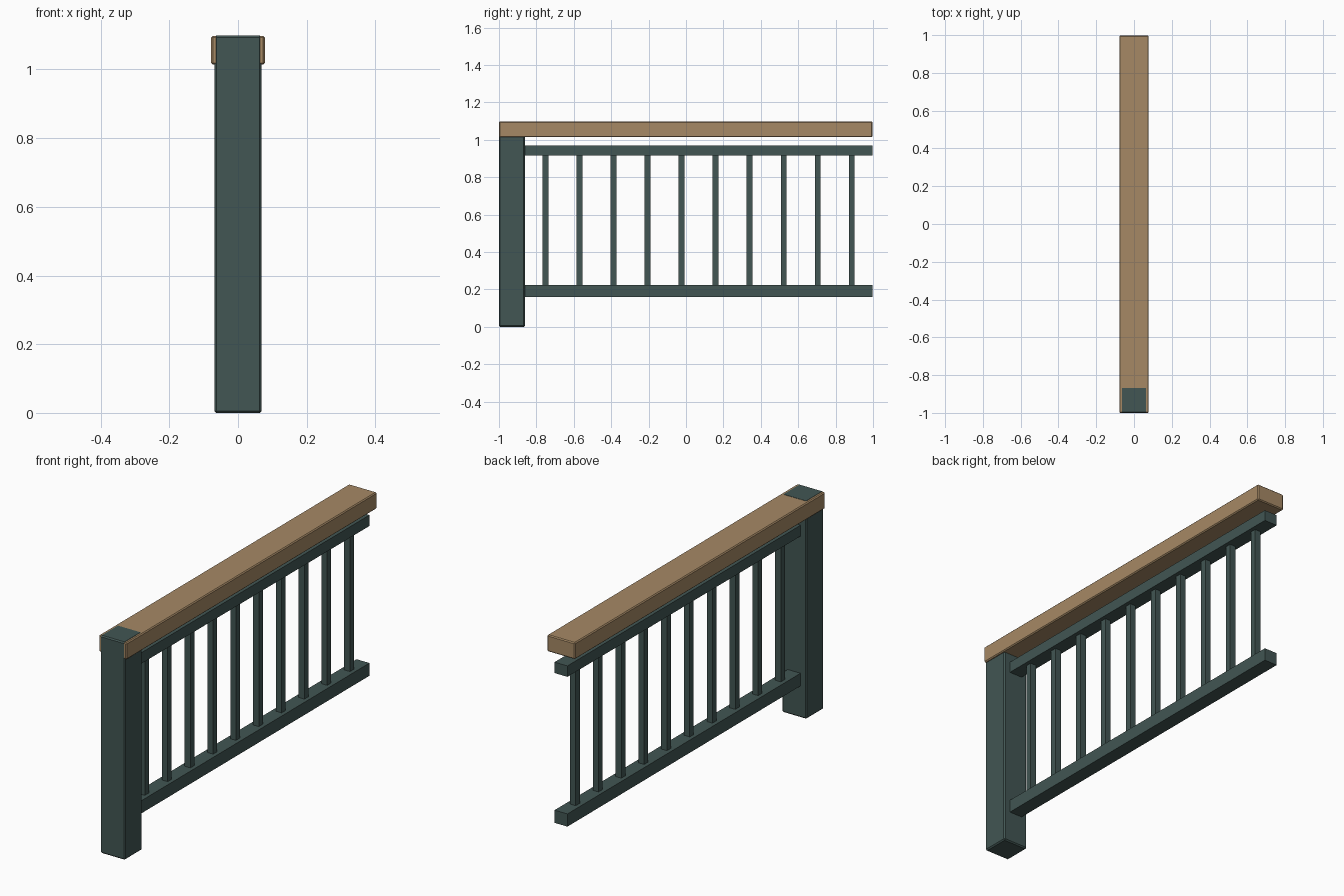
import bpy
import bmesh
from mathutils import Vector

cube = bpy.data.objects.get("Cube")
if cube:
    bpy.data.objects.remove(cube, do_unlink=True)


def make_material(name, rgb):
    mat = bpy.data.materials.new(name)
    mat.use_nodes = True
    color = (*rgb, 1.0)
    mat.diffuse_color = color
    mat.node_tree.nodes["Principled BSDF"].inputs["Base Color"].default_value = color
    return mat


def make_box(name, low, high, mat, bevel=0.0):
    """Box between two corners, with optional chamfered edges."""
    low, high = Vector(low), Vector(high)
    size, centre = high - low, (low + high) / 2
    bm = bmesh.new()
    bmesh.ops.create_cube(bm, size=1)
    bmesh.ops.scale(bm, vec=size, verts=bm.verts)
    if bevel:
        bmesh.ops.bevel(bm, geom=bm.edges[:], offset=bevel, segments=1,
                        affect='EDGES', profile=0.5)
    mesh = bpy.data.meshes.new(name)
    bm.to_mesh(mesh)
    bm.free()
    mesh.materials.append(mat)
    obj = bpy.data.objects.new(name, mesh)
    obj.location = centre
    bpy.context.collection.objects.link(obj)
    return obj


paint = make_material("dark green paint", (0.054, 0.093, 0.087))
wood = make_material("tan wood", (0.381, 0.25, 0.13))

FRONT, BACK, TOP = -1.0, 1.0, 1.098
POST_HALF = 0.069
POST_BACK = FRONT + 2 * POST_HALF
PROUD = 0.001  # keeps the post faces just clear of the handrail

# End post, running up flush through the handrail
make_box("end_post", (-POST_HALF, FRONT - PROUD, 0),
         (POST_HALF, POST_BACK, TOP + PROUD), paint, 0.006)

# Wooden handrail
make_box("handrail", (-0.078, FRONT, 1.014), (0.078, BACK - 0.003, TOP), wood, 0.005)

# Horizontal rails
RAIL_HALF = 0.036
for name, bottom, top in (("lower_rail", 0.16, 0.224), ("upper_rail", 0.916, 0.971)):
    make_box(name, (-RAIL_HALF, POST_BACK - 0.005, bottom),
             (RAIL_HALF, BACK - 0.003, top), paint)

# Evenly spaced balusters
BAR_HALF = 0.016
for i in range(10):
    y = -0.75 + i * 0.1818
    make_box(f"baluster_{i + 1}", (-BAR_HALF, y - BAR_HALF, 0.22),
             (BAR_HALF, y + BAR_HALF, 0.92), paint)
